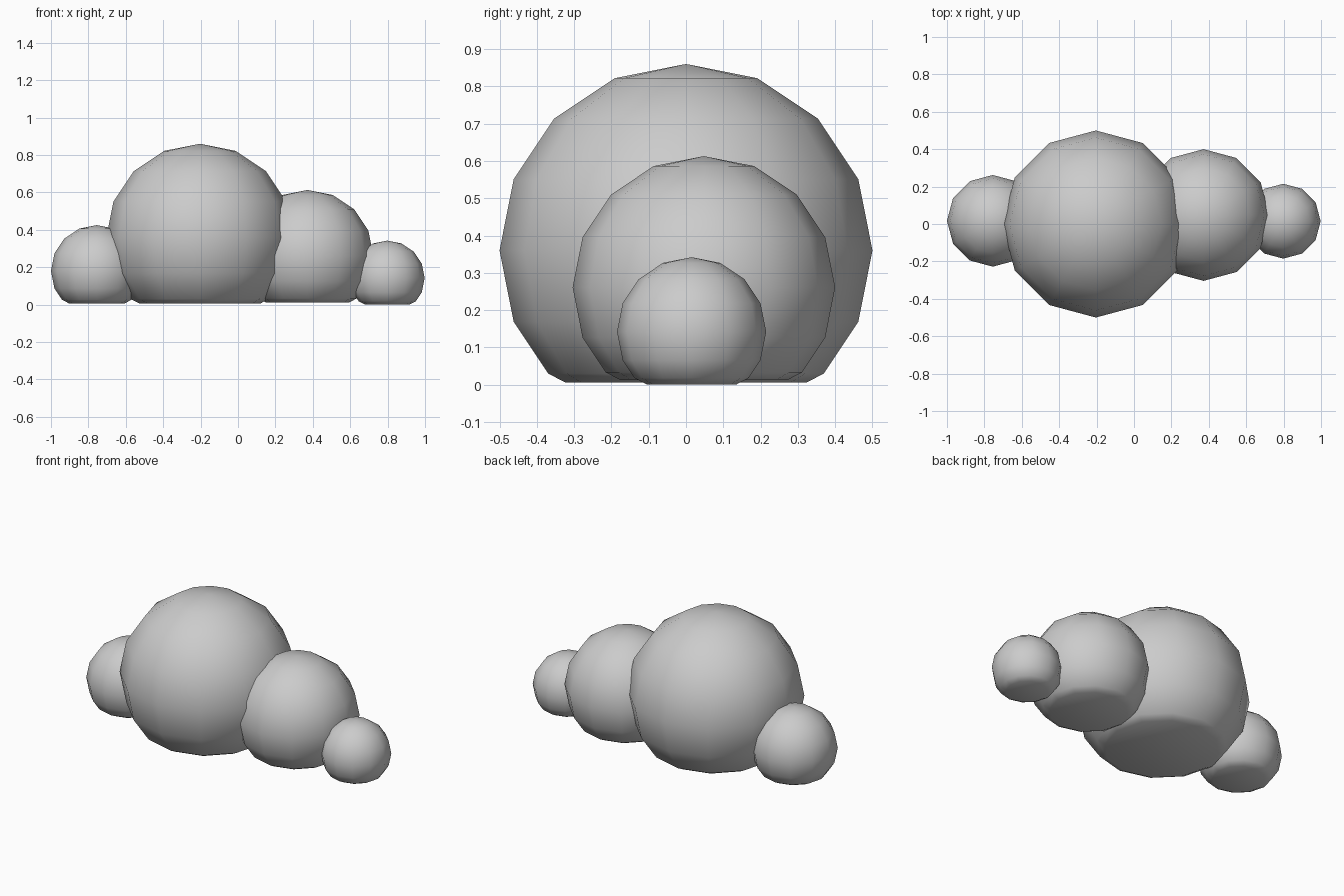
import bpy, bmesh, math

if "Cube" in bpy.data.objects:
    bpy.data.objects.remove(bpy.data.objects["Cube"])


def puff(name, centre, radius, bevel):
    """Low-poly ball with a flattened, bevelled underside."""
    bm = bmesh.new()
    bmesh.ops.create_uvsphere(bm, u_segments=12, v_segments=8, radius=radius)
    # remove the bottom cap and close it with one flat face
    low = [v for v in bm.verts if v.co.z < -0.8 * radius]
    bmesh.ops.delete(bm, geom=low, context='VERTS')
    rim = [e for e in bm.edges if e.is_boundary]
    bmesh.ops.contextual_create(bm, geom=rim)
    # soften the rim of the flat base
    bmesh.ops.bevel(bm, geom=rim, offset=bevel, offset_type='OFFSET',
                    segments=1, profile=0.5, affect='EDGES')
    bmesh.ops.recalc_face_normals(bm, faces=bm.faces)

    mesh = bpy.data.meshes.new(name)
    bm.to_mesh(mesh)
    bm.free()
    obj = bpy.data.objects.new(name, mesh)
    obj.location = centre
    bpy.context.collection.objects.link(obj)

    bpy.ops.object.select_all(action='DESELECT')
    obj.select_set(True)
    bpy.context.view_layer.objects.active = obj
    bpy.ops.object.shade_smooth_by_angle(angle=math.radians(30))
    return obj


# Four overlapping cloud puffs, left to right
puff("left_puff", (-0.755, 0.017, 0.18), 0.245, 0.023)
puff("main_puff", (-0.204, 0.0, 0.36), 0.5, 0.028)
puff("middle_puff", (0.372, 0.048, 0.261), 0.352, 0.025)
puff("right_puff", (0.798, 0.015, 0.142), 0.2, 0.021)
